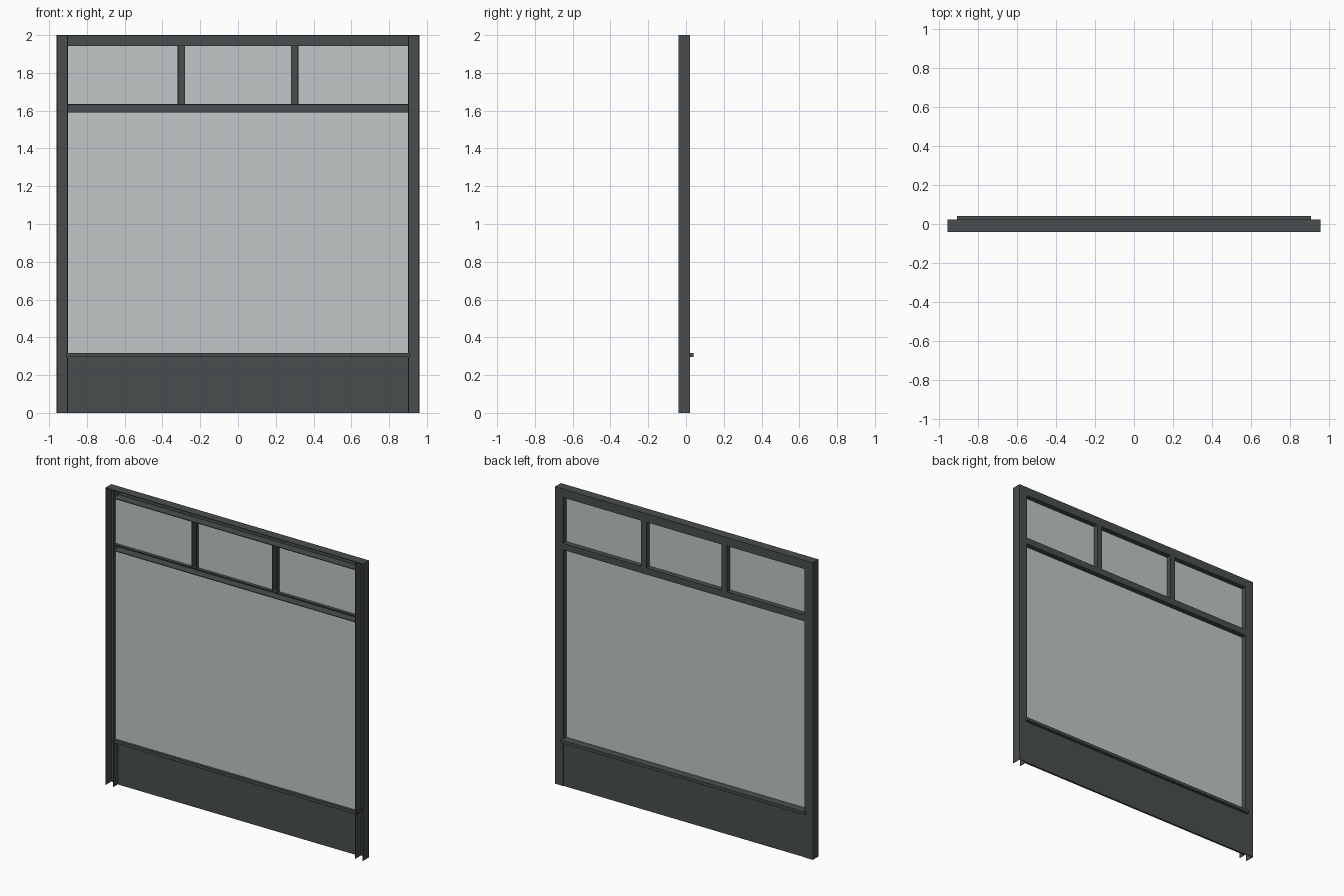
import bpy

if "Cube" in bpy.data.objects:
    bpy.data.objects.remove(bpy.data.objects["Cube"])

# Overall depth of the frame channels and their sheet thickness
FRONT, BACK, T = -0.04, 0.022, 0.004


def material(name, rgb):
    m = bpy.data.materials.new(name)
    m.diffuse_color = (*rgb, 1)
    m.use_nodes = True
    m.node_tree.nodes["Principled BSDF"].inputs["Base Color"].default_value = m.diffuse_color
    return m


DARK = material("dark grey metal", (0.068, 0.076, 0.076))
GLASS = material("pale grey glass", (0.54, 0.57, 0.58))


def boxes(name, spans, mat):
    """One object made of boxes given as (x0, x1, y0, y1, z0, z1)."""
    verts, faces = [], []
    for x0, x1, y0, y1, z0, z1 in spans:
        n = len(verts)
        verts += [(x, y, z) for z in (z0, z1) for y in (y0, y1) for x in (x0, x1)]
        for f in ((0, 2, 3, 1), (4, 5, 7, 6), (0, 1, 5, 4),
                  (2, 6, 7, 3), (0, 4, 6, 2), (1, 3, 7, 5)):
            faces.append([n + i for i in f])
    mesh = bpy.data.meshes.new(name)
    mesh.from_pydata(verts, [], faces)
    mesh.materials.append(mat)
    obj = bpy.data.objects.new(name, mesh)
    bpy.context.collection.objects.link(obj)
    return obj


def upright(name, x0, x1, z0, z1, cap=False):
    """Vertical channel, open at the front."""
    spans = [(x0, x1, BACK - T, BACK, z0, z1),
             (x0, x0 + T, FRONT, BACK - T, z0, z1),
             (x1 - T, x1, FRONT, BACK - T, z0, z1)]
    if cap:
        spans.append((x0 + T, x1 - T, FRONT, BACK - T, z1 - T, z1))
    return boxes(name, spans, DARK)


def rail(name, x0, x1, z0, z1):
    """Horizontal channel, open at the front."""
    return boxes(name, [(x0, x1, BACK - T, BACK, z0, z1),
                        (x0, x1, FRONT, BACK - T, z0, z0 + T),
                        (x0, x1, FRONT, BACK - T, z1 - T, z1)], DARK)


# Side stiles, open at the foot and capped at the head
upright("left_stile", -0.96, -0.90, 0, 2, cap=True)
upright("right_stile", 0.90, 0.96, 0, 2, cap=True)

# Head rail and transom
rail("top_rail", -0.90, 0.90, 1.942, 2)
rail("transom", -0.90, 0.90, 1.59, 1.634)

# Two mullions between the upper panes
for side, cx in (("left", -0.30), ("right", 0.30)):
    upright(side + "_mullion", cx - 0.02, cx + 0.02, 1.634, 1.942)

# Sill running through the stiles, with the kick panel below
boxes("sill", [(-0.91, 0.91, -0.036, 0.04, 0.296, 0.316)], DARK)
boxes("kick_panel", [(-0.90, 0.90, 0.006, 0.019, 0, 0.296)], DARK)

# Glazing: one large pane and three upper panes
G0, G1 = -0.018, -0.012
boxes("main_pane", [(-0.90, 0.90, G0, G1, 0.316, 1.59)], GLASS)
boxes("upper_panes", [(a, b, G0, G1, 1.634, 1.942) for a, b in
                      ((-0.90, -0.32), (-0.28, 0.28), (0.32, 0.90))], GLASS)
